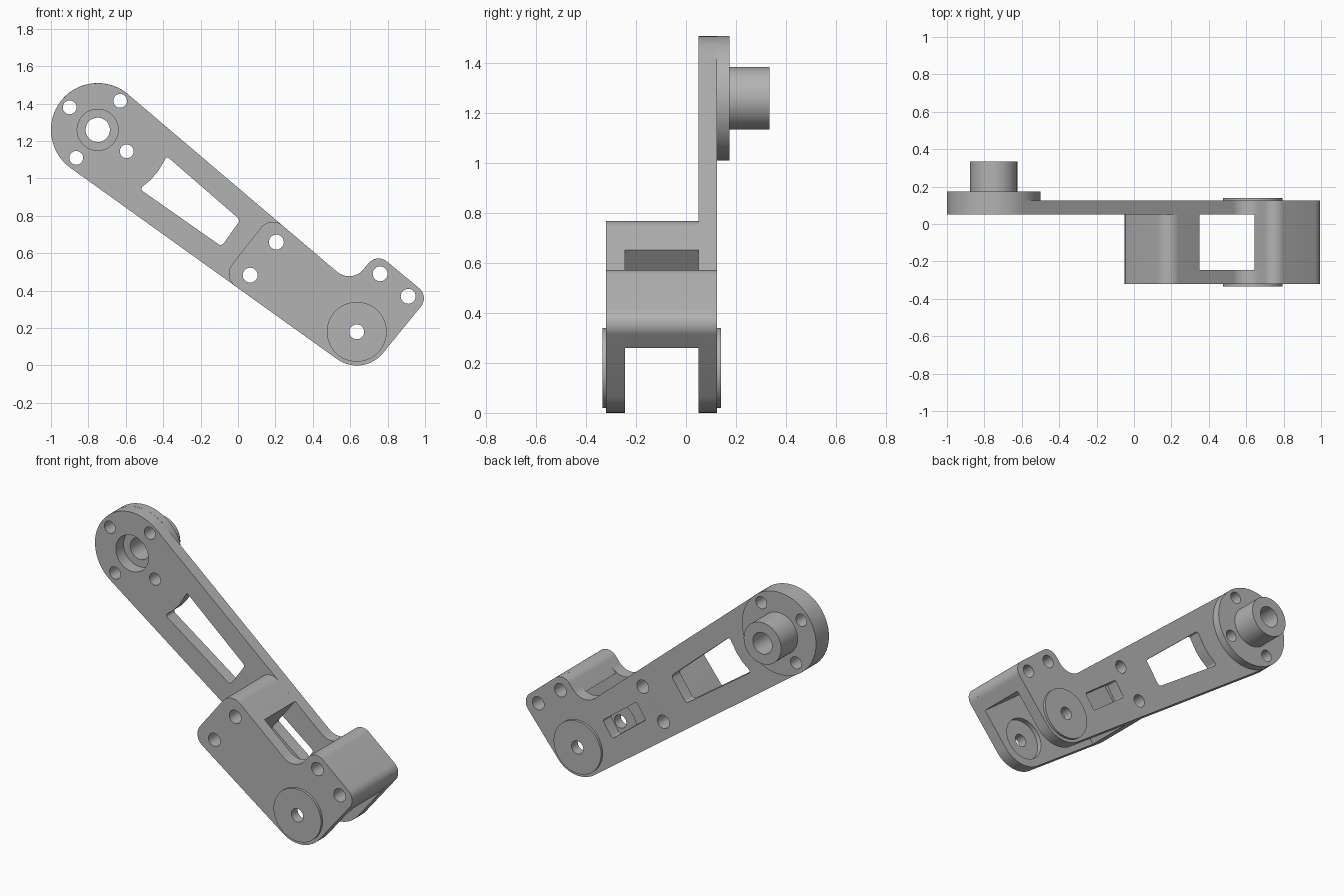
import bpy, bmesh, math
from mathutils import Vector, Matrix

cube = bpy.data.objects.get("Cube")
if cube:
    bpy.data.objects.remove(cube, do_unlink=True)

GREY = (0.45, 0.45, 0.45, 1)
grey = bpy.data.materials.new("machined grey")
grey.use_nodes = True
grey.diffuse_color = GREY
grey.node_tree.nodes["Principled BSDF"].inputs["Base Color"].default_value = GREY


def circle(centre, radius, steps=48):
    return [Vector(centre) + radius * Vector((math.cos(a), math.sin(a)))
            for a in (2 * math.pi * i / steps for i in range(steps))]


def rounded(corners, steps=14):
    """Polygon from (x, z, fillet radius) corners."""
    points = []
    for i, (x, z, r) in enumerate(corners):
        p = Vector((x, z))
        if r == 0:
            points.append(p)
            continue
        a = (Vector(corners[i - 1][:2]) - p).normalized()
        b = (Vector(corners[(i + 1) % len(corners)][:2]) - p).normalized()
        half = a.angle(b) / 2
        centre = p + (a + b).normalized() * r / math.sin(half)
        start = p + a * r / math.tan(half) - centre
        end = p + b * r / math.tan(half) - centre
        sweep = start.angle_signed(end)
        for k in range(steps + 1):
            points.append(centre + Matrix.Rotation(-sweep * k / steps, 2) @ start)
    return points


def slab(name, outline, holes, y0, y1):
    """Fill an x-z outline with holes and give it depth from y0 to y1."""
    curve = bpy.data.curves.new(name + "_profile", "CURVE")
    curve.dimensions = "2D"
    curve.fill_mode = "BOTH"
    curve.extrude = (y1 - y0) / 2
    for loop in [outline] + holes:
        spline = curve.splines.new("POLY")
        spline.points.add(len(loop) - 1)
        for point, co in zip(spline.points, loop):
            point.co = (co.x, co.y, 0, 1)
        spline.use_cyclic_u = True
    helper = bpy.data.objects.new(name + "_profile", curve)
    bpy.context.collection.objects.link(helper)
    bpy.context.view_layer.update()
    mesh = bpy.data.meshes.new_from_object(
        helper.evaluated_get(bpy.context.evaluated_depsgraph_get()))
    bpy.data.objects.remove(helper, do_unlink=True)
    bpy.data.curves.remove(curve)

    mesh.name = name
    mesh.transform(Matrix.Translation((0, (y0 + y1) / 2, 0))
                   @ Matrix.Rotation(math.pi / 2, 4, "X"))
    bm = bmesh.new()
    bm.from_mesh(mesh)
    bmesh.ops.remove_doubles(bm, verts=bm.verts, dist=0.0003)
    bmesh.ops.recalc_face_normals(bm, faces=bm.faces)
    bm.to_mesh(mesh)
    bm.free()
    mesh.materials.clear()
    mesh.materials.append(grey)
    obj = bpy.data.objects.new(name, mesh)
    bpy.context.collection.objects.link(obj)
    bpy.ops.object.select_all(action="DESELECT")
    obj.select_set(True)
    bpy.context.view_layer.objects.active = obj
    bpy.ops.object.shade_smooth_by_angle(angle=math.radians(30))
    return obj


# Shared centres and depths
HUB, PIVOT = (-0.75, 1.26), (0.635, 0.18)
FRONT, FRONT_IN, BACK_IN, BACK = -0.32, -0.245, 0.05, 0.125
RECESS = 0.03

# Bolt holes and pivot holes
hub_bolts = [circle(c, 0.037, 24) for c in
             ((-0.9, 1.38), (-0.63, 1.415), (-0.865, 1.11), (-0.595, 1.145))]
upper_bolts = [circle(c, 0.04, 24) for c in ((0.205, 0.66), (0.065, 0.483))]
lower_bolts = [circle(c, 0.04, 24) for c in ((0.76, 0.49), (0.91, 0.37))]
pivot_hole, pivot_recess = circle(PIVOT, 0.04, 24), circle(PIVOT, 0.13)
hub_bore, hub_counterbore = circle(HUB, 0.065), circle(HUB, 0.11)

# Outlines
foot = [(0.607, 0.435, 0.1), (0.742, 0.601, 0.07), (1.022, 0.369, 0.07),
        (0.668, -0.065, 0.18)]
arm = rounded([(-1.107, 1.208, 0.2499), (-0.787, 1.619, 0.2499)] + foot)
bracket = rounded([(-0.084, 0.474, 0.08), (0.174, 0.803, 0.08)] + foot)
slot = rounded([(-0.38, 1.118, 0.012), (0.012, 0.778, 0.02), (-0.088, 0.637, 0.02),
                (-0.527, 0.944, 0.015), (-0.469, 0.99, 0), (-0.43, 1.035, 0)], 6)
window = rounded([(0.246, 0.556, 0.012), (0.474, 0.383, 0.012),
                  (0.41, 0.289, 0.012), (0.185, 0.462, 0.012)], 6)

# Long arm with its slot, window and counterbored hub
arm_holes = hub_bolts + upper_bolts + lower_bolts + [hub_counterbore, slot, window]
slab("arm_inner_layer", arm, arm_holes + [pivot_recess], BACK_IN, BACK_IN + RECESS)
slab("arm_outer_layer", arm, arm_holes + [pivot_hole], BACK_IN + RECESS, BACK)

# Hub disc and shaft
slab("hub_disc", circle(HUB, 0.25, 96), hub_bolts + [hub_bore], BACK, 0.175)
slab("hub_shaft", circle(HUB, 0.126, 64), [hub_bore], 0.175, 0.335)

# Front plate of the fork
plate_holes = upper_bolts + lower_bolts
slab("front_plate_outer_layer", bracket, plate_holes + [pivot_hole],
     FRONT, FRONT_IN - RECESS)
slab("front_plate_inner_layer", bracket, plate_holes + [pivot_recess],
     FRONT_IN - RECESS, FRONT_IN)

# Spacer blocks joining the plates
upper_block = rounded([(-0.084, 0.474, 0.08), (0.174, 0.803, 0.08),
                       (0.35, 0.653, 0), (0.107, 0.337, 0)])
lower_block = rounded([(0.645, 0.482, 0), (0.742, 0.601, 0.07),
                       (1.022, 0.369, 0.07), (0.932, 0.259, 0)])
slab("upper_spacer", upper_block, upper_bolts, FRONT_IN, BACK_IN)
slab("lower_spacer", lower_block, lower_bolts, FRONT_IN, BACK_IN)

# Raised washers at the pivot
for name, y0, y1 in (("front_washer", FRONT - 0.015, FRONT),
                     ("back_washer", BACK, BACK + 0.015)):
    slab(name, circle(PIVOT, 0.16, 64), [pivot_hole], y0, y1)
